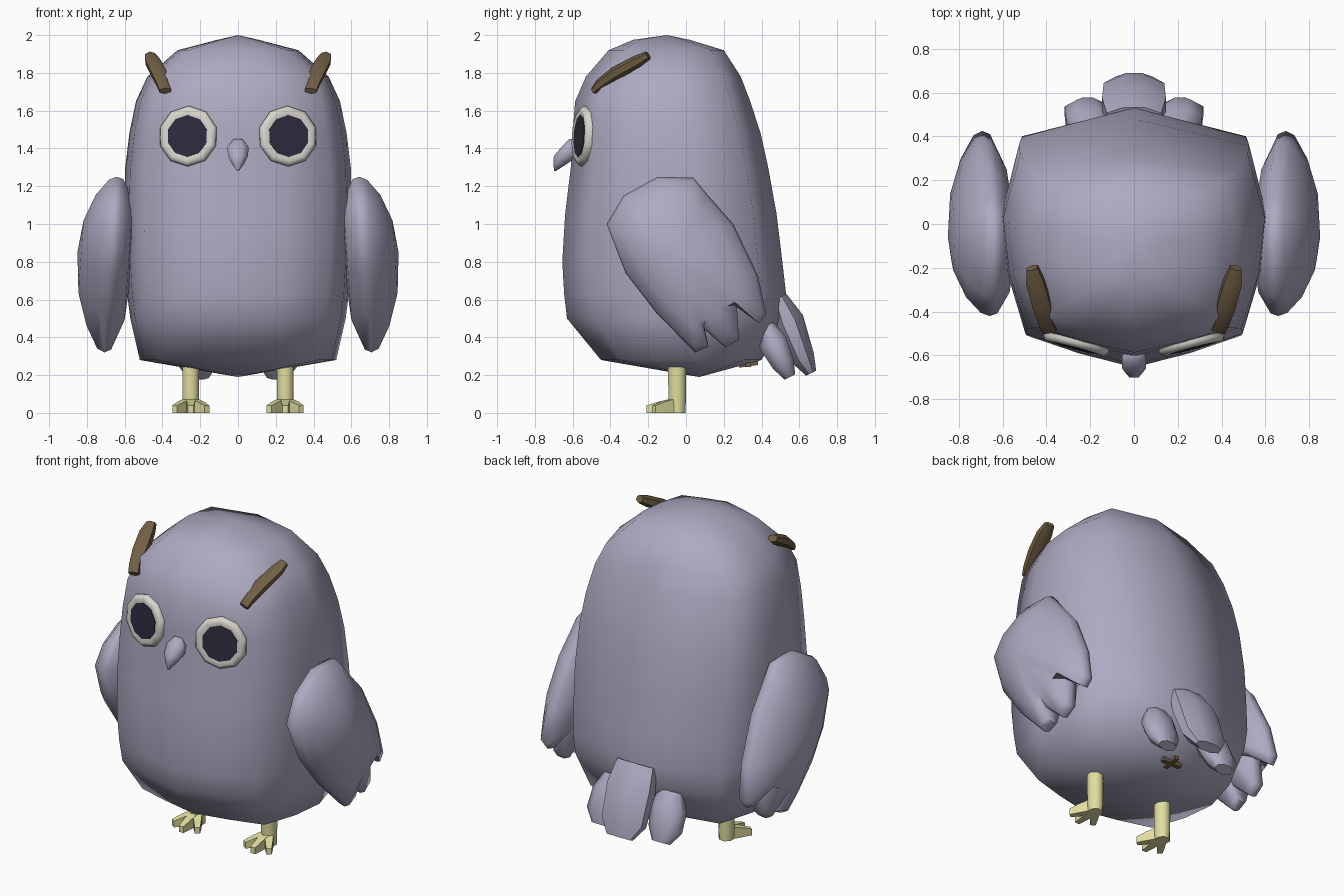
import bpy, bmesh, math
from mathutils import Vector as V

if "Cube" in bpy.data.objects:
    bpy.data.objects.remove(bpy.data.objects["Cube"])


def material(name, rgb):
    m = bpy.data.materials.new(name)
    m.diffuse_color = (*rgb, 1)
    m.use_nodes = True
    m.node_tree.nodes["Principled BSDF"].inputs["Base Color"].default_value = m.diffuse_color
    return m


PLUMAGE = material("lavender_grey", (0.42, 0.40, 0.535))
IVORY = material("ivory", (0.69, 0.67, 0.61))
PUPIL = material("dark_navy", (0.027, 0.025, 0.048))
BROWN = material("brown", (0.165, 0.115, 0.058))
YELLOW = material("pale_yellow", (0.75, 0.73, 0.35))


def loft(name, rings, mat, start=None, end=None, angle=55):
    """Skin a list of equal rings; each end closes to a pole or a flat face."""
    bm = bmesh.new()
    loops = [[bm.verts.new(p) for p in r] for r in rings]
    n = len(loops[0])
    for a, b in zip(loops, loops[1:]):
        for i in range(n):
            j = (i + 1) % n
            bm.faces.new((a[i], a[j], b[j], b[i]))
    for loop, pole in ((loops[0], start), (loops[-1], end)):
        if pole is None:
            bm.faces.new(loop)
        else:
            p = bm.verts.new(pole)
            for i in range(n):
                bm.faces.new((loop[i], loop[(i + 1) % n], p))
    bmesh.ops.recalc_face_normals(bm, faces=bm.faces)
    me = bpy.data.meshes.new(name)
    bm.to_mesh(me)
    bm.free()
    me.materials.append(mat)
    ob = bpy.data.objects.new(name, me)
    bpy.context.collection.objects.link(ob)
    bpy.ops.object.select_all(action='DESELECT')
    ob.select_set(True)
    bpy.context.view_layer.objects.active = ob
    bpy.ops.object.shade_smooth_by_angle(angle=math.radians(angle))
    return ob


def oval(c, u, v, a, b, n=8):
    """Ring of n points around c, half sizes a along u and b along v."""
    u, v, c = V(u).normalized(), V(v).normalized(), V(c)
    return [c + u * a * math.cos(t) + v * b * math.sin(t)
            for t in ((i + 0.5) * math.tau / n for i in range(n))]


def limb(name, stations, u, v, mat, n=8, s=1):
    """Tapered limb through stations (x, y, z, a, b); s mirrors it in x."""
    rings = [oval((s * x, y, z), (s * u[0], u[1], u[2]),
                  (s * v[0], v[1], v[2]), a, b, n)
             for x, y, z, a, b in stations]
    return loft(name, rings, mat)


# Body: rings pointed at front and back (height, front, back, half width)
body = []
for z, f, b, w in [(.28, -.45, .40, .52), (.50, -.63, .52, .57),
                   (.63, -.645, .53, .587), (.80, -.655, .51, .597),
                   (1.05, -.64, .48, .605), (1.30, -.61, .435, .597),
                   (1.48, -.60, .395, .575), (1.65, -.587, .34, .54),
                   (1.78, -.53, .29, .48), (1.92, -.41, .20, .32),
                   (1.975, -.28, .02, .11)]:
    d = b - f
    right = [(.42 * w, f + .055 * d), (.82 * w, f + .125 * d),
             (.955 * w, f + .37 * d), (w, f + .61 * d), (.87 * w, b - .11 * d)]
    ring = [(0, f)] + right + [(0, b)] + [(-x, y) for x, y in reversed(right)]
    body.append([(x, y, z) for x, y in ring])
loft("body", body, PLUMAGE, (0, .07, .19), (0, -.1, 2.0), 85)

# Beak
limb("beak", [(0, -.60, 1.45, .025, .02), (0, -.615, 1.41, .06, .045),
              (0, -.635, 1.36, .058, .07), (0, -.665, 1.32, .036, .04),
              (0, -.694, 1.28, .005, .005)],
     (1, 0, 0), (0, 1, 0), PLUMAGE)

# Centre tail feather
TAIL_V = (0, .894, .447)
limb("tail_feather_centre", [(0, .49, .61, .135, .05), (0, .545, .48, .158, .09),
                             (0, .62, .29, .15, .068), (0, .663, .21, .09, .032)],
     (1, 0, 0), TAIL_V, PLUMAGE)

# Small crossed bars under the tail
limb("vent_bar_wide", [(-.065, .33, .255, .02, .018), (.065, .33, .255, .02, .018)],
     (0, 1, 0), (0, 0, 1), BROWN, 4)
limb("vent_bar_long", [(0, .28, .25, .02, .016), (0, .38, .265, .02, .016)],
     (1, 0, 0), (0, 0, 1), BROWN, 4)

# Wing outline in (y, z): smooth upper edge, then notched feather tips
UPPER = [(-.15, .52), (-.32, .74), (-.42, 1.0), (-.33, 1.15), (-.15, 1.25),
         (.04, 1.245), (.11, 1.16), (.25, 1.0), (.38, .73)]
TIPS = [(.425, .52), (.385, .475), (.27, .56), (.28, .39), (.21, .345),
        (.10, .44), (.12, .35), (.05, .32)]
# The domed surface follows a straight line instead of the notches
PLAIN = [(.41 - .35 * t / 7, .53 - .19 * t / 7) for t in range(8)]
WC = (-.06, .85)


def wing_ring(s, x, k, tips):
    return [(s * (x - .07 * (WC[1] + (z - WC[1]) * k - .85)),
             WC[0] + (y - WC[0]) * k, WC[1] + (z - WC[1]) * k)
            for y, z in UPPER + tips]


for s, side in ((1, "left"), (-1, "right")):
    # Wing, domed outside and shallow inside
    rings = [wing_ring(s, .575, .70, PLAIN), wing_ring(s, .635, .97, TIPS),
             wing_ring(s, .67, 1.0, TIPS), wing_ring(s, .71, .96, TIPS),
             wing_ring(s, .775, .76, PLAIN), wing_ring(s, .83, .42, PLAIN)]
    loft(side + "_wing", rings, PLUMAGE, (s * .55, *WC), (s * .85, *WC), 60)

    # Side tail feather
    limb(side + "_tail_feather",
         [(.19, .42, .46, .08, .05), (.205, .46, .37, .112, .082),
          (.215, .515, .26, .11, .065), (.21, .55, .19, .06, .034)],
         (1, 0, 0), TAIL_V, PLUMAGE, 8, s)

    # Brow tuft
    limb(side + "_brow",
         [(.385, -.49, 1.705, .036, .018), (.40, -.455, 1.74, .036, .030),
          (.42, -.37, 1.80, .048, .036), (.452, -.26, 1.86, .046, .034),
          (.465, -.20, 1.893, .030, .024)],
         (1, -.25, -.1), (.1, -.55, .83), BROWN, 6, s)

    # Eye: rounded rim with a flat pupil
    out = V((s * .25, -.965, .06)).normalized()
    u = V((-out.y, out.x, 0)).normalized()
    v = out.cross(u)
    c = V((s * .264, -.548, 1.465))
    rim = [oval(c + out * h, u, v, r, r, 10)
           for h, r in ((-.05, .152), (0, .161), (.015, .153), (.024, .135),
                        (.015, .107))]
    loft(side + "_eye_rim", rim, IVORY)
    loft(side + "_pupil", [oval(c + out * h, u, v, .111, .111, 10)
                           for h in (.012, .020)], PUPIL, angle=30)

    # Leg
    limb(side + "_leg", [(.25, -.047, 0, .045, .047), (.25, -.047, .06, .047, .05),
                         (.25, -.047, .27, .049, .052)],
         (1, 0, 0), (0, 1, 0), YELLOW, 8, s)

    # Three toes
    for name, dx, dy in (("inner", -.085, -.125), ("middle", 0, -.165),
                         ("outer", .085, -.125)):
        limb(f"{side}_{name}_toe",
             [(.25, -.045, .042, .038, .058),
              (.25 + .6 * dx, -.045 + .6 * dy, .03, .031, .042),
              (.25 + dx, -.045 + dy, .02, .022, .028)],
             (-dy, dx, 0), (0, 0, 1), YELLOW, 4, s)
